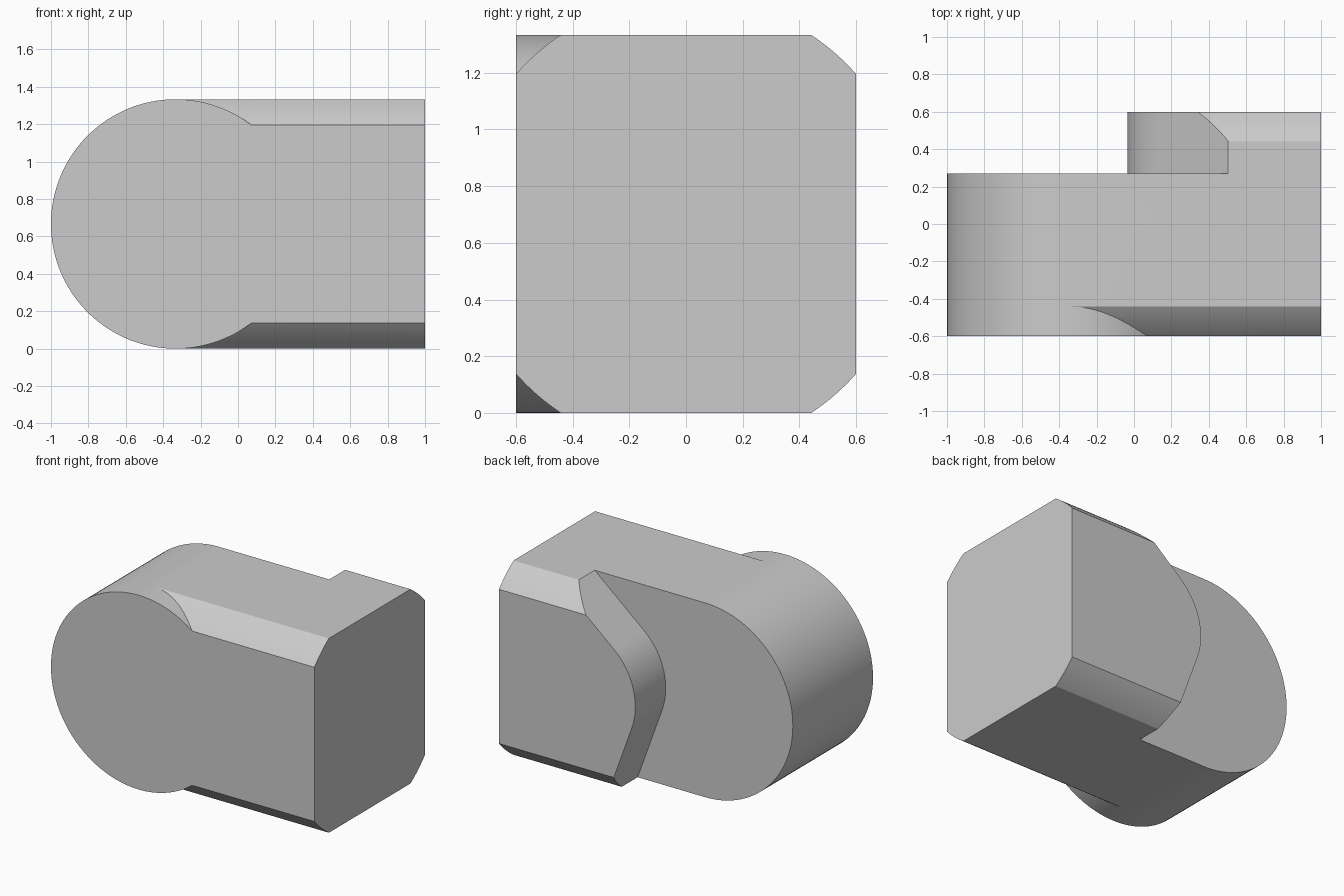
import bpy
import bmesh
from math import sin, cos, tan, radians, sqrt, atan2
from mathutils import Vector

cube = bpy.data.objects.get("Cube")
if cube:
    bpy.data.objects.remove(cube, do_unlink=True)

R = 2 / 3            # half height and radius of the round end
HALF_W = 0.6         # half depth of the block
STEP_Y = 0.27        # rear face of the round end
TURN_R = 0.8         # radius that trims the long corners

grey = bpy.data.materials.new("plain grey")
grey.use_nodes = True
grey.diffuse_color = (0.6, 0.6, 0.6, 1)
grey.node_tree.nodes["Principled BSDF"].inputs["Base Color"].default_value = (0.6, 0.6, 0.6, 1)


def arc(cx, cy, r, start, end, steps):
    """Points along a circular arc, angles in radians."""
    return [(cx + r * cos(start + (end - start) * i / steps),
             cy + r * sin(start + (end - start) * i / steps)) for i in range(steps + 1)]


def prism(name, outline, axis, low, high):
    """Extrude an outline along X (outline is y, z) or Y (outline is x, z)."""
    def place(p, d):
        return (d, p[0], p[1]) if axis == "X" else (p[0], d, p[1])
    bm = bmesh.new()
    face = bm.faces.new([bm.verts.new(place(p, low)) for p in outline])
    grown = bmesh.ops.extrude_face_region(bm, geom=[face])["geom"]
    shift = Vector(place((0, 0), high - low))
    bmesh.ops.translate(bm, vec=shift, verts=[g for g in grown if isinstance(g, bmesh.types.BMVert)])
    bmesh.ops.recalc_face_normals(bm, faces=bm.faces)
    mesh = bpy.data.meshes.new(name)
    bm.to_mesh(mesh)
    bm.free()
    mesh.materials.append(grey)
    obj = bpy.data.objects.new(name, mesh)
    bpy.context.collection.objects.link(obj)
    return obj


def combine(target, tool, operation):
    """Apply a boolean and discard the tool object."""
    mod = target.modifiers.new(operation.lower(), "BOOLEAN")
    mod.operation = operation
    mod.solver = "EXACT"
    mod.object = tool
    bpy.context.view_layer.objects.active = target
    bpy.ops.object.modifier_apply(modifier=mod.name)
    bpy.data.objects.remove(tool, do_unlink=True)


# Block: rectangle whose four corners are trimmed by a large circle
low_angle = atan2(sqrt(TURN_R ** 2 - HALF_W ** 2), HALF_W)
high_angle = atan2(R, sqrt(TURN_R ** 2 - R ** 2))
corner = arc(0, 0, TURN_R, low_angle, high_angle, 8)
section = (corner + [(-y, z) for y, z in reversed(corner)]
           + [(-y, -z) for y, z in corner] + [(y, -z) for y, z in reversed(corner)])
body = prism("rounded_block", [(y, z + R) for y, z in section], "X", -1 / 3, 1)

# Rear relief: rounded nose with two tangent straight flanks
nose_x, nose_r = 0.425, 0.46
top_slope, low_slope = radians(40), radians(20)
nose = arc(nose_x, R, nose_r, radians(200), radians(130), 24)
(bx, bz), (tx, tz) = nose[0], nose[-1]
bottom, top = -0.2, 1.5
relief = ([(-1.3, bottom), (bx + (bz - bottom) * tan(low_slope), bottom)] + nose
          + [(tx + (top - tz) / tan(top_slope), top), (-1.3, top)])
cutter = prism("rear_cutter", relief, "Y", STEP_Y, 0.9)
cutter.hide_render = True
combine(body, cutter, "DIFFERENCE")

# Round end: full disc across the front part of the depth
disc = arc(-1 / 3, R, R, 0, radians(360), 128)[:-1]
combine(body, prism("round_end", disc, "Y", -HALF_W, STEP_Y), "UNION")

# Smooth curved faces, crisp edges
bpy.ops.object.select_all(action="DESELECT")
body.select_set(True)
bpy.context.view_layer.objects.active = body
bpy.ops.object.shade_smooth_by_angle(angle=radians(20))
